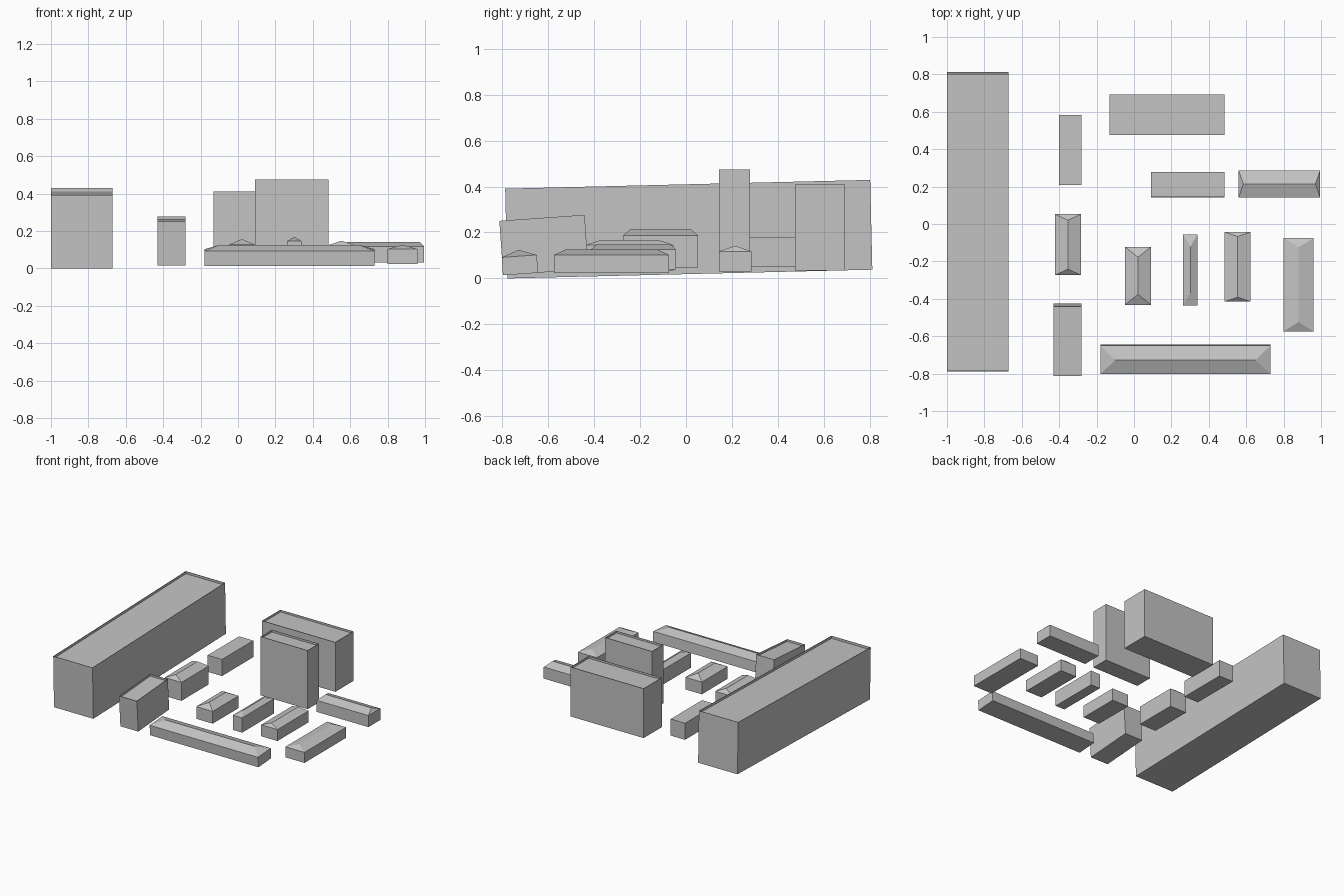
import bpy
import bmesh
from math import atan
from mathutils import Matrix, Vector

if "Cube" in bpy.data.objects:
    bpy.data.objects.remove(bpy.data.objects["Cube"], do_unlink=True)

grey = bpy.data.materials.new("plain grey")
grey.use_nodes = True
grey.diffuse_color = (0.55, 0.55, 0.55, 1)
bsdf = next(n for n in grey.node_tree.nodes if n.type == "BSDF_PRINCIPLED")
bsdf.inputs["Base Color"].default_value = grey.diffuse_color


def building(name, x, y, z, slope=0, hip=None, rise=0, recess=0):
    """Box over the given ranges, with an optional hipped or sunken flat roof."""
    lo, hi = Vector((x[0], y[0], z[0])), Vector((x[1], y[1], z[1]))
    centre, size = (lo + hi) / 2, hi - lo
    bm = bmesh.new()
    bmesh.ops.create_cube(bm, size=1, matrix=Matrix.Diagonal((*size, 1)))
    top = max(bm.faces, key=lambda f: f.calc_center_median().z)

    # Sunken flat roof behind a thin parapet
    if recess:
        bmesh.ops.inset_region(bm, faces=[top], thickness=0.003, use_even_offset=True)
        drop = bmesh.ops.extrude_discrete_faces(bm, faces=[top])["faces"][0]
        bmesh.ops.translate(bm, verts=drop.verts, vec=(0, 0, -recess))

    # Hipped roof: raise the top face and close it to a ridge along the long side
    if hip:
        ridge = bmesh.ops.extrude_discrete_faces(bm, faces=[top])["faces"][0]
        long = 0 if size.x > size.y else 1
        for v in ridge.verts:
            v.co.z += rise
            v.co[1 - long] = 0
            v.co[long] -= hip if v.co[long] > 0 else -hip
        bmesh.ops.remove_doubles(bm, verts=bm.verts, dist=0.0001)

    bmesh.ops.recalc_face_normals(bm, faces=bm.faces)
    mesh = bpy.data.meshes.new(name)
    bm.to_mesh(mesh)
    bm.free()
    mesh.materials.append(grey)
    obj = bpy.data.objects.new(name, mesh)
    obj.location = centre
    obj.rotation_euler.x = atan(slope)
    bpy.context.collection.objects.link(obj)


# Large flat-roofed blocks
building("long_hall", (-1, -0.67), (-0.783, 0.807), (0.019, 0.41), slope=0.024, recess=0.018)
building("corner_block", (-0.43, -0.28), (-0.805, -0.433), (0.027, 0.264), slope=0.07, recess=0.015)
building("front_tower", (0.09, 0.485), (0.143, 0.278), (0.03, 0.475), recess=0.015)
building("rear_tower", (-0.13, 0.485), (0.475, 0.693), (0.035, 0.41), recess=0.015)
building("flat_annex", (-0.4, -0.28), (0.208, 0.583), (0.052, 0.178))

# Low houses with hipped roofs
building("front_row", (-0.18, 0.73), (-0.8, -0.647), (0.019, 0.097),
         slope=0.07, hip=0.08, rise=0.028)
building("rear_row", (0.56, 0.995), (0.143, 0.285), (0.03, 0.118), hip=0.025, rise=0.024)
building("left_house", (-0.423, -0.283), (-0.274, 0.053), (0.047, 0.187), hip=0.033, rise=0.028)
building("wide_house", (-0.048, 0.09), (-0.432, -0.122), (0.034, 0.127), hip=0.056, rise=0.029)
building("narrow_house", (0.262, 0.34), (-0.435, -0.055), (0.034, 0.146), hip=0.067, rise=0.022)
building("middle_house", (0.485, 0.622), (-0.415, -0.043), (0.038, 0.125), hip=0.024, rise=0.022)
building("right_house", (0.8, 0.96), (-0.574, -0.075), (0.023, 0.103), hip=0.05, rise=0.023)
